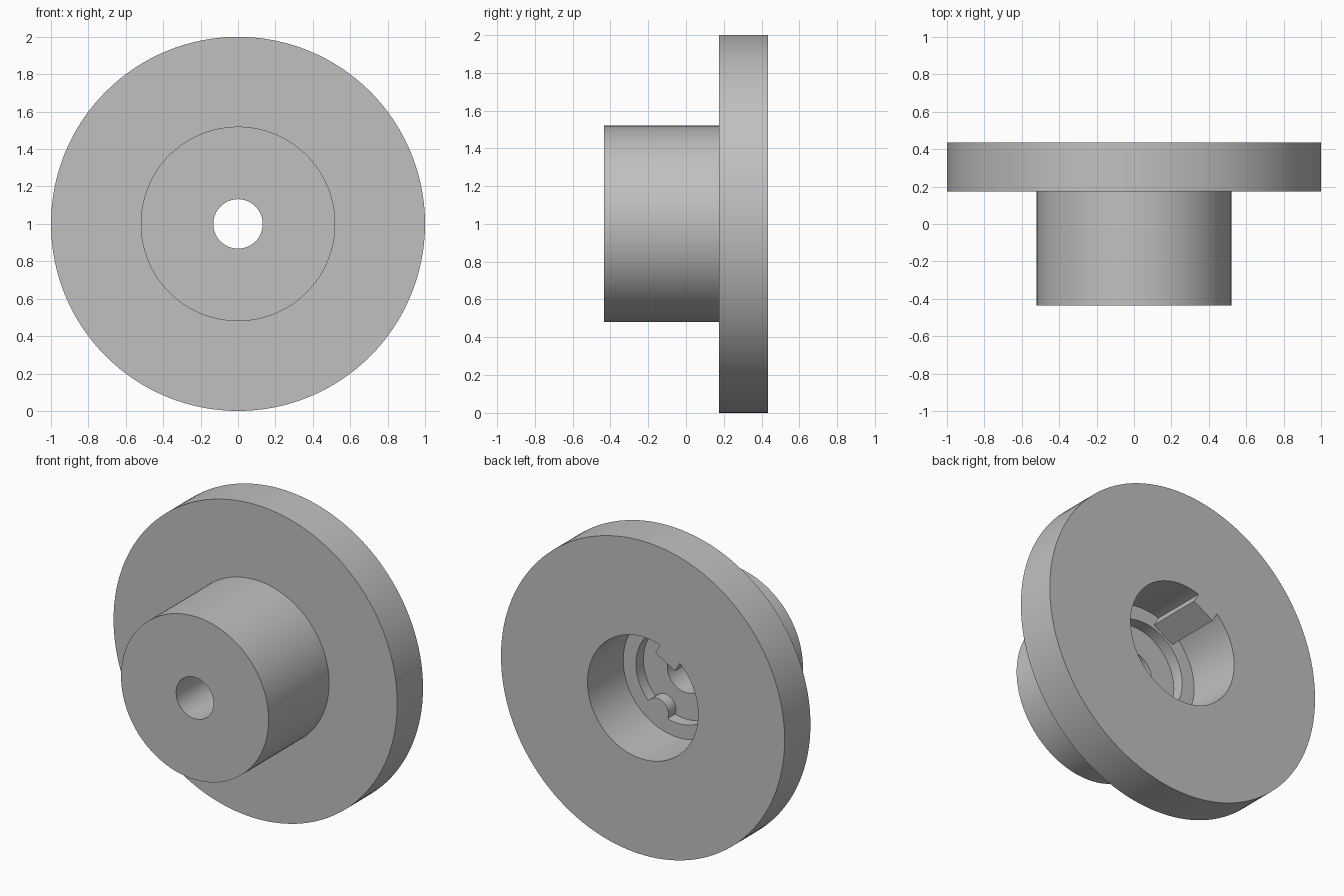
import bpy, bmesh, math
from mathutils import Vector, Matrix

cube = bpy.data.objects.get("Cube")
if cube:
    bpy.data.objects.remove(cube, do_unlink=True)

AXIS = Vector((0, 0, 1))          # wheel centre, wheel axis runs along y
BACK, FLANGE, SEAT, FLOOR, FRONT = 0.435, 0.175, 0.075, 0.0, -0.435
BORE, RECESS, HOLE = 0.39, 0.30, 0.132
TILT = math.radians(-30)          # key leans from the top toward -x

grey = bpy.data.materials.new("plain grey")
grey.use_nodes = True
colour = (0.53, 0.53, 0.53, 1)
grey.diffuse_color = colour
grey.node_tree.nodes["Principled BSDF"].inputs["Base Color"].default_value = colour


def finish(name, bm):
    bmesh.ops.recalc_face_normals(bm, faces=bm.faces)
    mesh = bpy.data.meshes.new(name)
    bm.to_mesh(mesh)
    bm.free()
    obj = bpy.data.objects.new(name, mesh)
    bpy.context.collection.objects.link(obj)
    mesh.materials.append(grey)
    bpy.ops.object.select_all(action='DESELECT')
    obj.select_set(True)
    bpy.context.view_layer.objects.active = obj
    bpy.ops.object.shade_smooth_by_angle(angle=math.radians(30))
    return obj


def lathe(name, profile, steps=128):
    """Turn a closed (radius, y) profile about the wheel axis."""
    bm = bmesh.new()
    verts = [bm.verts.new((r, y, AXIS.z)) for r, y in profile]
    edges = [bm.edges.new((verts[i - 1], v)) for i, v in enumerate(verts)]
    bmesh.ops.spin(bm, geom=verts + edges, cent=AXIS, axis=(0, 1, 0),
                   angle=math.tau, steps=steps, use_merge=True)
    bmesh.ops.remove_doubles(bm, verts=bm.verts, dist=1e-5)
    return finish(name, bm)


def prism(name, outline, y0, y1):
    """Extrude a (sideways, outward) outline along y, turned by the key angle."""
    bm = bmesh.new()
    turn = Matrix.Translation(AXIS) @ Matrix.Rotation(TILT, 4, 'Y')
    face = bm.faces.new([bm.verts.new(turn @ Vector((x, y0, z))) for x, z in outline])
    moved = bmesh.ops.extrude_face_region(bm, geom=[face])["geom"]
    bmesh.ops.translate(bm, vec=(0, y1 - y0, 0),
                        verts=[g for g in moved if isinstance(g, bmesh.types.BMVert)])
    return finish(name, bm)


# Flange, hub, stepped bore and through hole in one turned body
lathe("flanged_hub", [
    (HOLE, FRONT), (0.52, FRONT), (0.52, FLANGE), (1, FLANGE), (1, BACK),
    (BORE, BACK), (BORE, SEAT), (RECESS, SEAT), (RECESS, FLOOR), (HOLE, FLOOR)])

# Flat key inside the bore, its outer side following the bore wall
half = 0.08
key = [(half, 0.315), (-half, 0.315)]
for i in range(9):
    x = -half + 2 * half * i / 8
    key.append((x, math.sqrt((BORE + 0.001) ** 2 - x * x)))
prism("bore_key", key, SEAT, BACK)

# Half-round lug on the recess wall, opposite the key
lug = []
for i in range(32):
    a = math.tau * i / 32
    p = Vector((half * math.cos(a), -RECESS + half * math.sin(a)))
    if p.length > RECESS + 0.002:
        p = p.normalized() * (RECESS + 0.002)
    lug.append(p)
prism("recess_lug", lug, FLOOR, SEAT)
